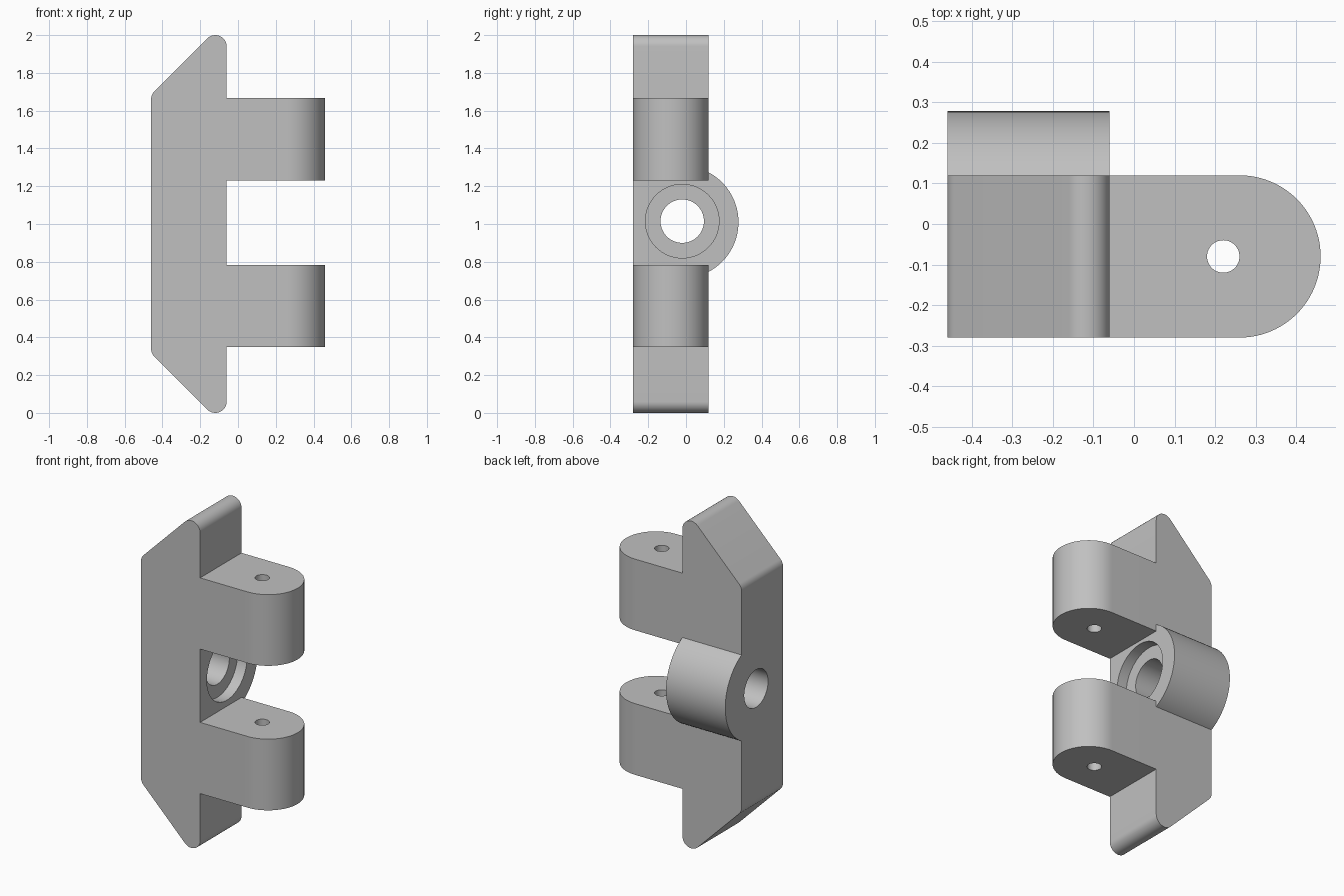
import bpy
import bmesh
from math import sin, cos, tan, radians
from mathutils import Vector

cube = bpy.data.objects.get("Cube")
if cube:
    bpy.data.objects.remove(cube, do_unlink=True)

grey = bpy.data.materials.new("plain grey")
grey.use_nodes = True
COLOR = (0.53, 0.53, 0.53, 1)
grey.diffuse_color = COLOR
grey.node_tree.nodes["Principled BSDF"].inputs["Base Color"].default_value = COLOR


def arc(cu, cv, r, start, end, steps=32):
    """Points on an arc, angles in degrees."""
    angles = [radians(start + (end - start) * i / steps) for i in range(steps + 1)]
    return [(cu + r * cos(a), cv + r * sin(a)) for a in angles]


def circle(cu, cv, r):
    return arc(cu, cv, r, 0, 360, 64)[:-1]


def prism(name, outline, axis, low, high):
    """Extrude a 2D outline along an axis; the outline uses the other two in order."""
    def place(p, depth):
        co = list(p)
        co.insert("xyz".index(axis), depth)
        return co

    bm = bmesh.new()
    base = bm.faces.new([bm.verts.new(place(p, low)) for p in outline])
    ext = bmesh.ops.extrude_face_region(bm, geom=[base], use_keep_orig=True)
    shift = Vector(place((0, 0), high - low))
    for item in ext["geom"]:
        if isinstance(item, bmesh.types.BMVert):
            item.co += shift
    bmesh.ops.recalc_face_normals(bm, faces=bm.faces[:])
    mesh = bpy.data.meshes.new(name)
    bm.to_mesh(mesh)
    bm.free()
    mesh.materials.append(grey)
    obj = bpy.data.objects.new(name, mesh)
    bpy.context.collection.objects.link(obj)
    return obj


def combine(target, tool, operation):
    """Apply a boolean and remove the tool."""
    tool.hide_render = True
    mod = target.modifiers.new("combine", 'BOOLEAN')
    mod.operation = operation
    mod.solver = 'EXACT'
    mod.object = tool
    bpy.context.view_layer.objects.active = target
    bpy.ops.object.modifier_apply(modifier=mod.name)
    bpy.data.objects.remove(tool, do_unlink=True)


BACK, FRONT = 0.12, -0.28
LEFT, RIGHT = -0.46, -0.06
R = 0.06            # edge rounding
MID = 1.0

# Backing bar: rounded trapezoid outline, upper half mirrored to the lower
tip_z = 2 - R
shoulder_z = 1.685 - R * tan(radians(22.5))
upper = arc(RIGHT - R, tip_z, R, 0, 135, 16)
upper += arc(LEFT + R, shoulder_z, R, 135, 180, 8)
lower = [(x, 2 * MID - z) for x, z in reversed(upper)]
bracket = prism("hinge_bracket", upper + lower, "y", FRONT, BACK)

# Round-ended lugs
lug_outline = [(-0.2, FRONT)] + arc(0.26, -0.08, 0.2, -90, 90, 48) + [(-0.2, BACK)]
for low, high in ((0.348, 0.783), (1.231, 1.666)):
    combine(bracket, prism("lug", lug_outline, "z", low, high), 'UNION')

# Boss bulging from the back
BY, BZ = -0.02, 1.01
combine(bracket, prism("boss", arc(BY, BZ, 0.298, -120, 120, 64), "x", LEFT, RIGHT), 'UNION')

# Through bore, counterbore and pin hole
combine(bracket, prism("bore", circle(BY, BZ + 0.005, 0.115), "x", -1, 1), 'DIFFERENCE')
combine(bracket, prism("counterbore", circle(BY, BZ + 0.005, 0.195), "x", RIGHT - 0.065, 0.1), 'DIFFERENCE')
combine(bracket, prism("pin_hole", circle(0.22, -0.08, 0.04), "z", -0.5, 2.5), 'DIFFERENCE')

# Smooth curves, crisp edges
bpy.ops.object.select_all(action='DESELECT')
bracket.select_set(True)
bpy.context.view_layer.objects.active = bracket
bpy.ops.object.shade_smooth_by_angle(angle=radians(20))
